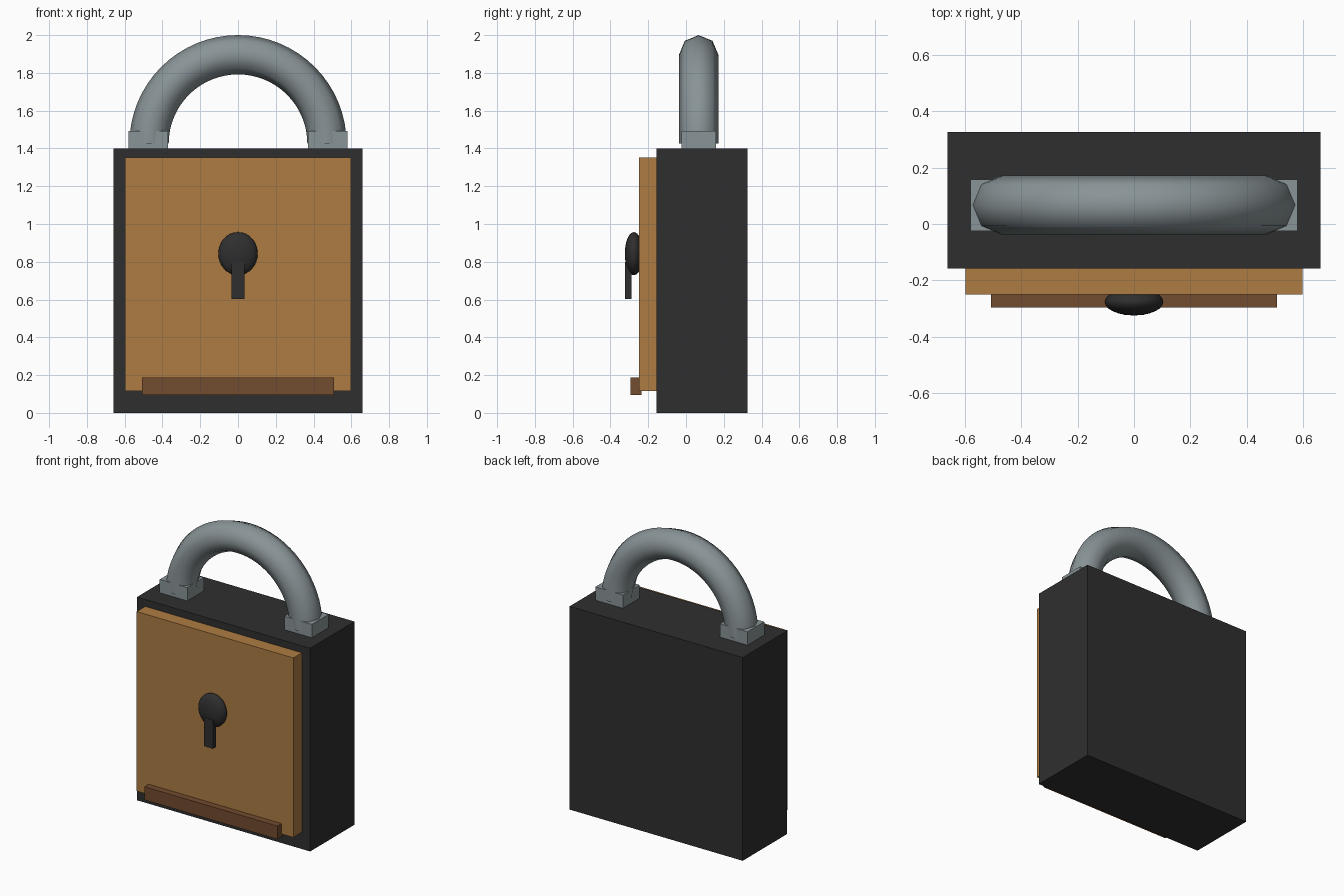
import bpy
import bmesh
from math import pi
from mathutils import Matrix, Vector

cube = bpy.data.objects.get("Cube")
if cube:
    bpy.data.objects.remove(cube, do_unlink=True)


def material(name, r, g, b):
    mat = bpy.data.materials.new(name)
    mat.use_nodes = True
    mat.diffuse_color = (r, g, b, 1)
    mat.node_tree.nodes["Principled BSDF"].inputs["Base Color"].default_value = (r, g, b, 1)
    return mat


black = material("black iron", 0.028, 0.028, 0.028)
brass = material("brass", 0.42, 0.2, 0.056)
brown = material("dark brown", 0.17, 0.072, 0.028)
steel = material("grey steel", 0.25, 0.295, 0.31)


def finish(bm, name, mat, smooth=False):
    """Turn a bmesh into a named, coloured object."""
    bmesh.ops.recalc_face_normals(bm, faces=bm.faces)
    for face in bm.faces:
        face.smooth = smooth
    mesh = bpy.data.meshes.new(name)
    bm.to_mesh(mesh)
    bm.free()
    mesh.materials.append(mat)
    obj = bpy.data.objects.new(name, mesh)
    bpy.context.collection.objects.link(obj)
    return obj


def box(name, mat, x, y, z):
    """Box spanning the given (low, high) range on each axis."""
    spans = (x, y, z)
    centre = Vector([(a + b) / 2 for a, b in spans])
    scale = Matrix.Diagonal([b - a for a, b in spans] + [1])
    bm = bmesh.new()
    bmesh.ops.create_cube(bm, size=1, matrix=Matrix.Translation(centre) @ scale)
    return finish(bm, name, mat)


# Body, front plate and bottom strip
box("body", black, (-0.66, 0.66), (-0.157, 0.325), (0, 1.4))
box("front_plate", brass, (-0.597, 0.597), (-0.25, -0.15), (0.115, 1.352))
box("bottom_strip", brown, (-0.507, 0.507), (-0.295, -0.235), (0.096, 0.187))

# Keyhole: flattened ball with a slot below
bm = bmesh.new()
bmesh.ops.create_uvsphere(
    bm, u_segments=24, v_segments=16, radius=1,
    matrix=Matrix.Translation((0, -0.276, 0.843)) @ Matrix.Diagonal((0.104, 0.048, 0.114, 1)))
finish(bm, "keyhole", black, smooth=True)
box("keyhole_slot", black, (-0.035, 0.035), (-0.322, -0.288), (0.603, 0.8))

# Shackle: eight-sided section swept through half a turn
SHACKLE_Y, ARC_Z, ARC_RADIUS, TUBE_RADIUS = 0.067, 1.425, 0.471, 0.104
bm = bmesh.new()
bmesh.ops.create_circle(
    bm, segments=8, radius=TUBE_RADIUS,
    matrix=Matrix.Translation((ARC_RADIUS, SHACKLE_Y, ARC_Z)))
bmesh.ops.spin(
    bm, geom=bm.verts[:] + bm.edges[:], cent=(0, SHACKLE_Y, ARC_Z),
    axis=(0, -1, 0), angle=pi, steps=32, use_duplicate=False)
finish(bm, "shackle", steel, smooth=True)

# Collars at the feet of the shackle
for side, name in ((1, "left_collar"), (-1, "right_collar")):
    box(name, steel, sorted((side * 0.37, side * 0.58)), (-0.024, 0.158), (1.39, 1.492))
